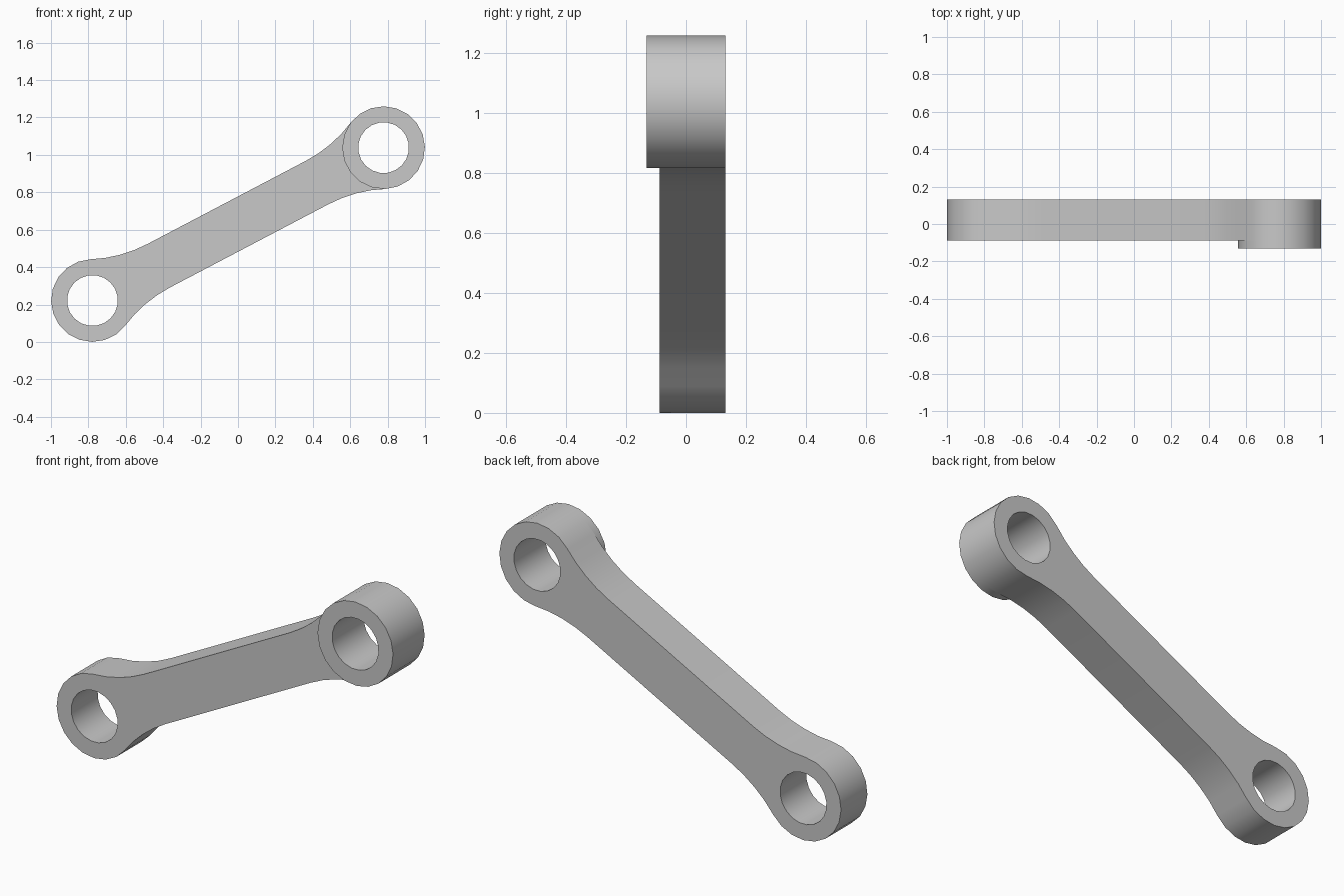
import bpy, bmesh
from math import sin, cos, pi, atan2, radians
from mathutils import Vector, Matrix

cube = bpy.data.objects.get("Cube")
if cube:
    bpy.data.objects.remove(cube, do_unlink=True)

EYE_R, HOLE_R = 0.221, 0.136      # end eyes and their bores
HALF_LEN, HALF_W = 0.879, 0.131   # eye centre distance and bar half width
FILLET_R, FILLET_U = 0.72, 0.4    # blend from bar to eye
FRONT, BACK, BOSS_FRONT = -0.088, 0.132, -0.132
TILT = radians(27.7)
CENTRE = Vector((0, 0, 0.63))

grey = bpy.data.materials.new("plain grey")
grey.use_nodes = True
colour = (0.58, 0.58, 0.58, 1)
grey.diffuse_color = colour
grey.node_tree.nodes["Principled BSDF"].inputs["Base Color"].default_value = colour


def arc(cx, cy, r, a0, a1, n):
    """Points from angle a0 to a1, both included."""
    return [Vector((cx + r * cos(a0 + (a1 - a0) * i / n),
                    cy + r * sin(a0 + (a1 - a0) * i / n))) for i in range(n + 1)]


def plate(name, loops, y0, y1):
    """Extrude an outline with holes from y0 to y1, tilted along the bar."""
    bm = bmesh.new()
    edges = []
    for loop in loops:
        vs = [bm.verts.new((p.x, y0, p.y)) for p in loop]
        edges += [bm.edges.new((a, b)) for a, b in zip(vs, vs[1:] + vs[:1])]
    bmesh.ops.triangle_fill(bm, edges=edges, use_beauty=True, normal=(0, -1, 0))
    out = bmesh.ops.extrude_face_region(bm, geom=bm.faces[:], use_keep_orig=True)
    moved = [g for g in out["geom"] if isinstance(g, bmesh.types.BMVert)]
    bmesh.ops.translate(bm, verts=moved, vec=(0, y1 - y0, 0))
    bmesh.ops.recalc_face_normals(bm, faces=bm.faces[:])
    bm.transform(Matrix.Translation(CENTRE) @ Matrix.Rotation(-TILT, 4, "Y"))
    mesh = bpy.data.meshes.new(name)
    bm.to_mesh(mesh)
    bm.free()
    mesh.materials.append(grey)
    ob = bpy.data.objects.new(name, mesh)
    bpy.context.collection.objects.link(ob)
    bpy.ops.object.select_all(action="DESELECT")
    ob.select_set(True)
    bpy.context.view_layer.objects.active = ob
    bpy.ops.object.shade_smooth_by_angle(angle=radians(30))
    return ob


# Left eye outline: upper blend, round end, lower blend
blend = atan2(HALF_W + FILLET_R, FILLET_U)
upper = arc(FILLET_U - HALF_LEN, HALF_W + FILLET_R, FILLET_R, -pi / 2, blend - pi, 4)
round_end = arc(-HALF_LEN, 0, EYE_R, blend, 2 * pi - blend, 13)
lower = [Vector((p.x, -p.y)) for p in reversed(upper)]
left_end = upper[:-1] + round_end + lower[1:]
hole = arc(-HALF_LEN, 0, HOLE_R, 0, 2 * pi, 20)[:-1]


def turned(points):
    return [-p for p in points]


# Link body with an eye at each end
plate("link_body", [left_end + turned(left_end), hole, turned(hole)], FRONT, BACK)

# Raised ring on the front of the upper eye, flush with the round end
near_side = arc(-HALF_LEN, 0, EYE_R, -blend, blend, 7)[1:-1]
plate("upper_boss", [turned(round_end + near_side), turned(hole)], BOSS_FRONT, FRONT)
